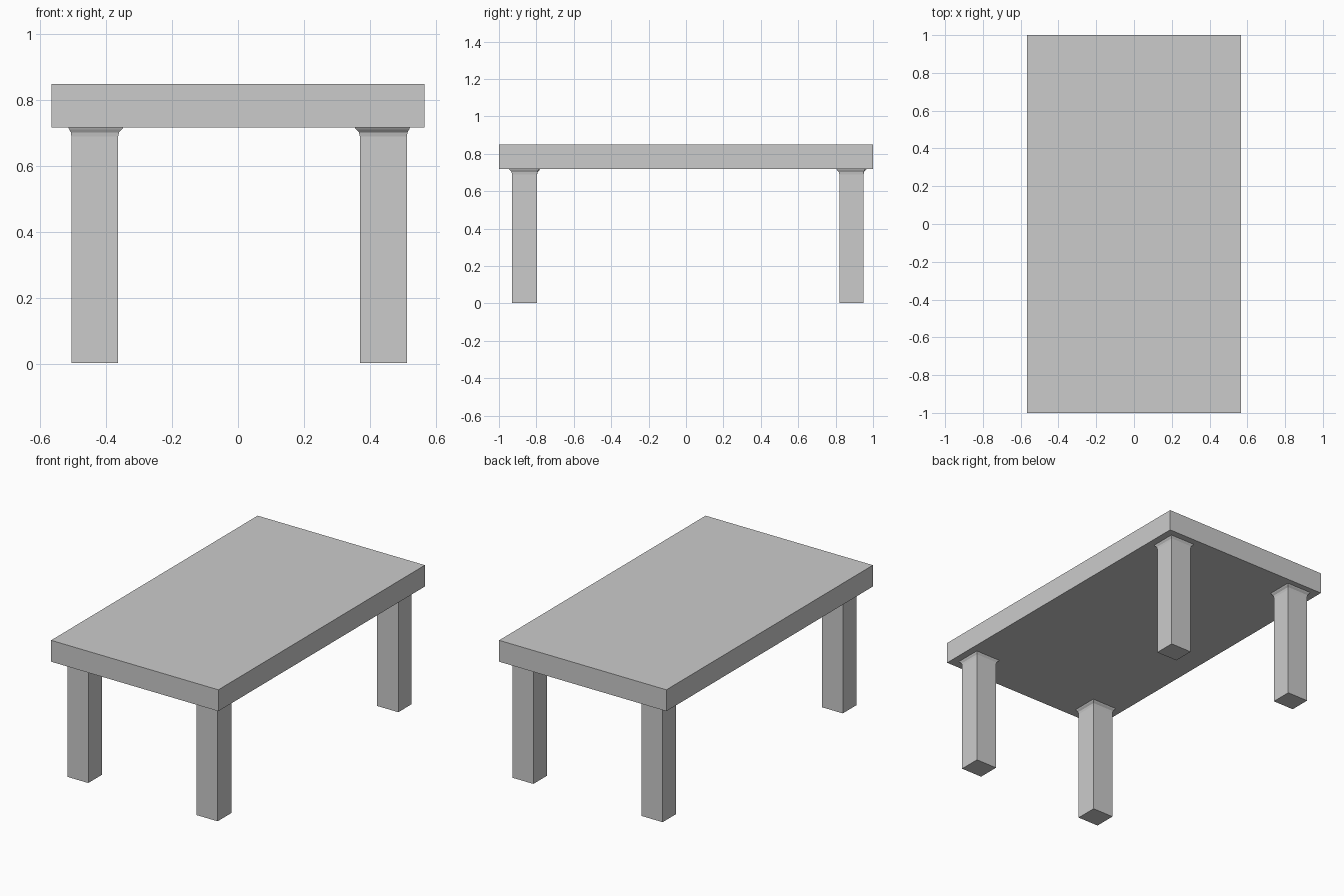
import bpy, bmesh

cube = bpy.data.objects.get("Cube")
if cube:
    bpy.data.objects.remove(cube, do_unlink=True)

grey = bpy.data.materials.new("plain_grey")
grey.use_nodes = True
colour = (0.6, 0.6, 0.6, 1)
grey.diffuse_color = colour
grey.node_tree.nodes["Principled BSDF"].inputs["Base Color"].default_value = colour


def loft(name, sections):
    """Stack rectangles (x0, x1, y0, y1, z) into a closed solid."""
    bm = bmesh.new()
    rings = [[bm.verts.new((x, y, z)) for x, y in
              ((x0, y0), (x1, y0), (x1, y1), (x0, y1))]
             for x0, x1, y0, y1, z in sections]
    bm.faces.new(rings[0][::-1])
    bm.faces.new(rings[-1])
    for low, high in zip(rings, rings[1:]):
        for i in range(4):
            j = (i + 1) % 4
            bm.faces.new((low[i], low[j], high[j], high[i]))
    mesh = bpy.data.meshes.new(name)
    bm.to_mesh(mesh)
    bm.free()
    mesh.materials.append(grey)
    obj = bpy.data.objects.new(name, mesh)
    bpy.context.collection.objects.link(obj)
    return obj


# Thick rectangular slab
UNDER = 0.718
loft("table_top", [(-0.567, 0.567, -1, 1, UNDER), (-0.567, 0.567, -1, 1, 0.849)])

# Square legs, flaring into a thin collar under the slab
LEG_X = {"right": (-0.506, -0.364), "left": (0.37, 0.513)}
LEG_Y = {"front": (-0.93, -0.796), "back": (0.82, 0.949)}
FLARE = [(0, 0.002), (0, 0.69), (0.003, 0.703), (0.012, 0.712), (0.016, UNDER)]
for side, (x0, x1) in LEG_X.items():
    for end, (y0, y1) in LEG_Y.items():
        loft(f"{end}_{side}_leg",
             [(x0 - f * 0.6, x1 + f, y0 - f * 0.6, y1 + f, z) if side == "right"
              else (x0 - f, x1 + f * 0.6, y0 - f, y1 + f * 0.6, z)
              for f, z in FLARE])
